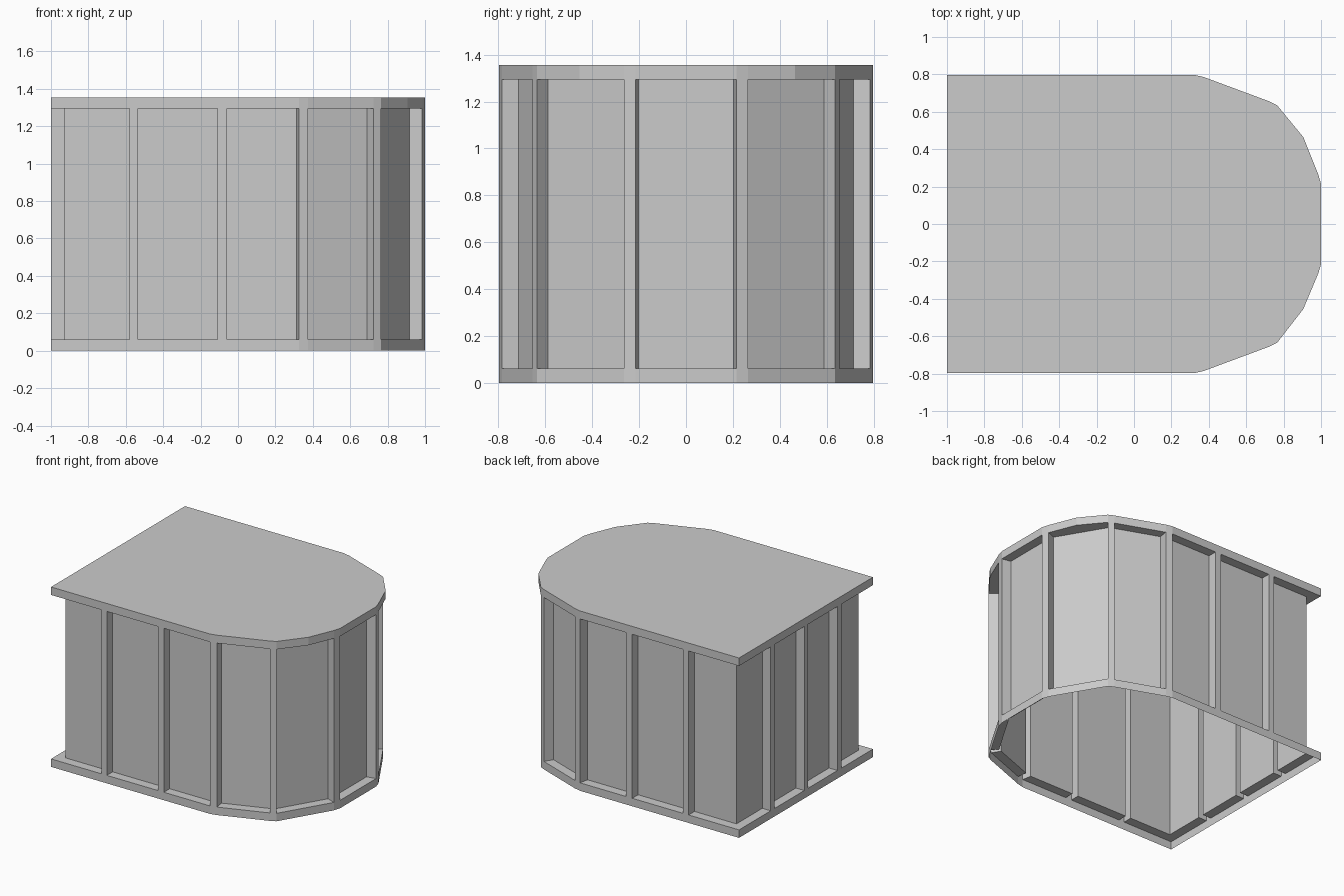
import bpy, bmesh
from mathutils import Vector

if "Cube" in bpy.data.objects:
    bpy.data.objects.remove(bpy.data.objects["Cube"])

Z0, Z1, Z2, Z3 = 0.0, 0.06, 1.295, 1.355   # rim bottom/top, roof bottom/top
DEPTH = 0.07                               # how far the panels sit back

# Panel spans along the outline, anticlockwise; the gaps between them are posts
front = [((-1, -.797), (-.58, -.797)), ((-.535, -.797), (-.11, -.797)),
         ((-.06, -.797), (.325, -.797)), ((.375, -.785), (.725, -.655)),
         ((.765, -.635), (.985, -.265))]
nose = [((1, -.215), (1, .215))]
back = [((b[0], -b[1]), (a[0], -a[1])) for a, b in reversed(front)]
ys = [.797, .42, .375, .02, -.025, -.375, -.42, -.797]
left = [((-1, ys[i]), (-1, ys[i + 1])) for i in range(0, 8, 2)]
spans = [(Vector(a), Vector(b)) for a, b in front + nose + back + left]
bulges = {4: Vector((.905, -.455)), 6: Vector((.905, .465))}  # extra roof points
N = len(spans)


def direction(i):
    a, b = spans[i % N]
    return (b - a).normalized()


def shrink(i, j):
    """End inset of span i beside its neighbour j."""
    dot = direction(i).dot(direction(j))
    return DEPTH if dot < .1 else (.013 if dot < .999 else 0)


def recessed(i):
    a, b = spans[i]
    d = direction(i)
    n = Vector((-d.y, d.x)) * DEPTH
    return a + n + d * shrink(i, i - 1), b + n - d * shrink(i, i + 1)


inner = [recessed(i) for i in range(N)]


def clean(points):
    out = []
    for p in points:
        if not out or (p - out[-1]).length > 1e-4:
            out.append(p)
    if (out[0] - out[-1]).length < 1e-4:
        out.pop()
    return out


def face(bm, points, z, flip=False):
    vs = [bm.verts.new((p.x, p.y, z)) for p in points]
    bm.faces.new(vs[::-1] if flip else vs)


def band(bm, points, lo, hi):
    points = clean(points)
    for p, q in zip(points, points[1:] + points[:1]):
        bm.faces.new([bm.verts.new((v.x, v.y, z))
                      for v, z in ((p, lo), (q, lo), (q, hi), (p, hi))])


def finish(bm, name):
    bmesh.ops.remove_doubles(bm, verts=bm.verts, dist=1e-4)
    mesh = bpy.data.meshes.new(name)
    bm.to_mesh(mesh)
    bm.free()
    bpy.context.collection.objects.link(bpy.data.objects.new(name, mesh))


# Base rim: outer band with a ledge under every panel, open underneath
bm = bmesh.new()
band(bm, [p for s in spans for p in s], Z0, Z1)
for (a, b), (c, d) in zip(spans, inner):
    face(bm, [a, b, d, c], Z1)
finish(bm, "base_rim")

# Walls: recessed panels and flush posts in one folded shell
bm = bmesh.new()
profile = []
for i in range(N):
    (a, b), (c, d) = spans[i], inner[i]
    profile += [] if shrink(i, i - 1) == DEPTH else [a]
    profile += [c, d]
    profile += [] if shrink(i, i + 1) == DEPTH else [b]
band(bm, profile, Z1, Z2)
finish(bm, "wall_panels_and_posts")

# Roof: cap, edge band and overhanging soffits
bm = bmesh.new()
outline = []
for i, ((a, b), (c, d)) in enumerate(zip(spans, inner)):
    edge = [a] + ([bulges[i]] if i in bulges else []) + [b]
    outline += edge
    face(bm, edge + [d, c], Z2, flip=True)
band(bm, outline, Z2, Z3)
face(bm, clean(outline), Z3)
finish(bm, "roof")
